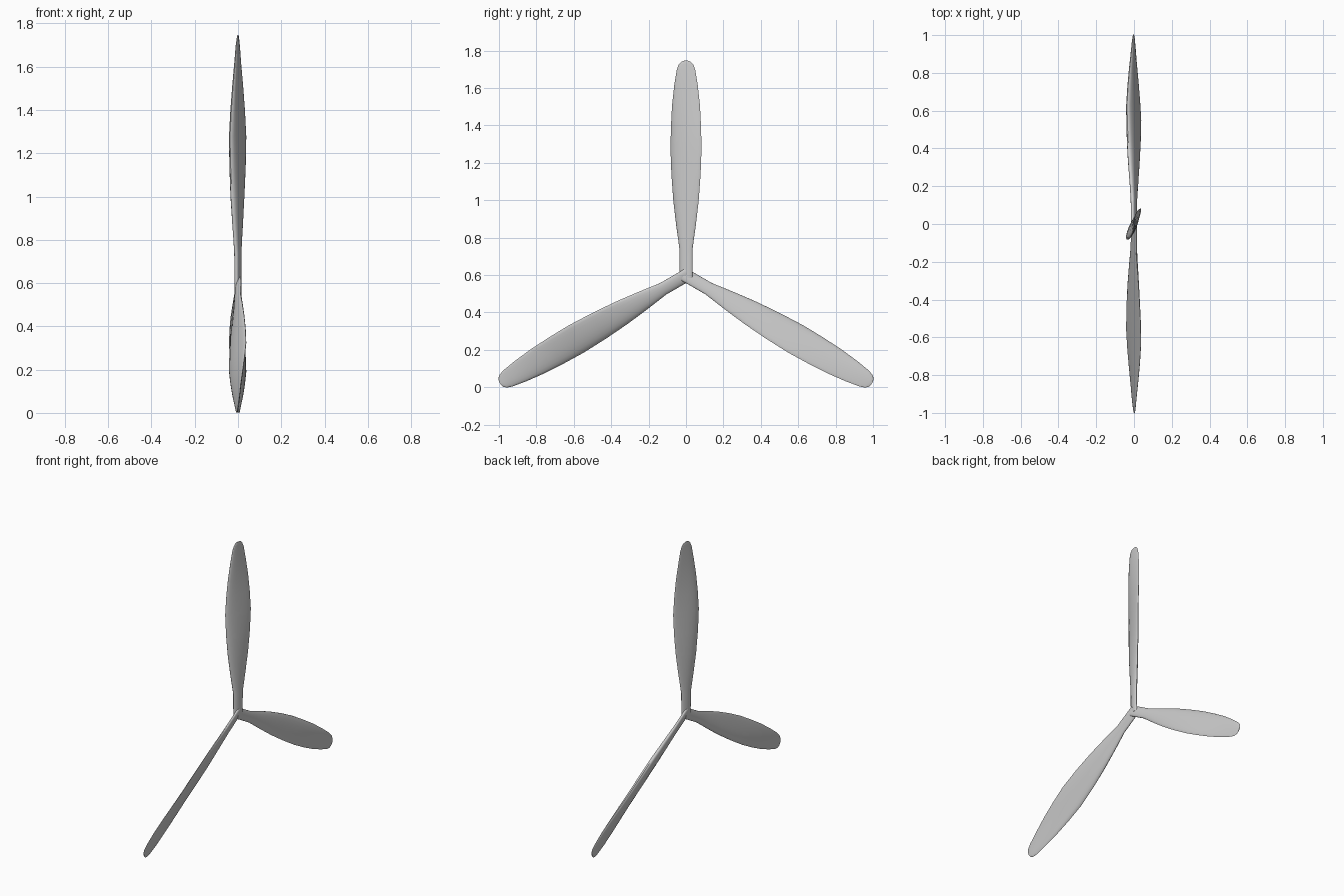
import bpy, bmesh
from math import cos, sin, pi, radians
from mathutils import Matrix, Vector

if "Cube" in bpy.data.objects:
    bpy.data.objects.remove(bpy.data.objects["Cube"])

HUB = Vector((0, 0, 0.597))
N = 20

# blade stations: radius, half chord, half thickness, twist in degrees
STATIONS = [
    (-0.012, 0.036, 0.013, 14),
    (0.14, 0.036, 0.014, 16),
    (0.27, 0.056, 0.016, 20),
    (0.40, 0.073, 0.018, 22),
    (0.54, 0.085, 0.018, 23.5),
    (0.68, 0.091, 0.017, 24),
    (0.80, 0.086, 0.015, 21),
    (0.91, 0.078, 0.012, 17),
    (1.02, 0.064, 0.009, 12),
    (1.10, 0.050, 0.006, 9),
    (1.13, 0.039, 0.004, 7),
    (1.145, 0.024, 0.003, 6),
    (1.149, 0.010, 0.002, 6),
]


def section(r, half, thick, twist):
    """Airfoil loop: rounded leading edge at -y, thinner trailing edge at +y."""
    t = radians(twist)
    pts = []
    for i in range(N):
        a = 2 * pi * i / N
        c = half * cos(a)
        taper = 1 - 0.35 * cos(a) * min(1, max(0, r / 0.4))
        h = thick * sin(a) * taper
        pts.append((c * sin(t) + h * cos(t), c * cos(t) - h * sin(t), r))
    return pts


def blade(name, angle):
    bm = bmesh.new()
    rings = [[bm.verts.new(p) for p in section(*s)] for s in STATIONS]
    for a, b in zip(rings, rings[1:]):
        for i in range(N):
            j = (i + 1) % N
            bm.faces.new((a[i], a[j], b[j], b[i]))
    bm.faces.new(rings[0])
    bm.faces.new(rings[-1])
    bmesh.ops.recalc_face_normals(bm, faces=bm.faces)
    bm.transform(Matrix.Translation(HUB) @ Matrix.Rotation(radians(angle), 4, 'X'))
    mesh = bpy.data.meshes.new(name)
    bm.to_mesh(mesh)
    bm.free()
    ob = bpy.data.objects.new(name, mesh)
    bpy.context.collection.objects.link(ob)
    bpy.context.view_layer.objects.active = ob
    ob.select_set(True)
    bpy.ops.object.shade_smooth_by_angle(angle=radians(50))
    ob.select_set(False)


# three blades meeting at the hub
for name, angle in (("blade_top", 0), ("blade_left", 120), ("blade_right", 240)):
    blade(name, angle)
